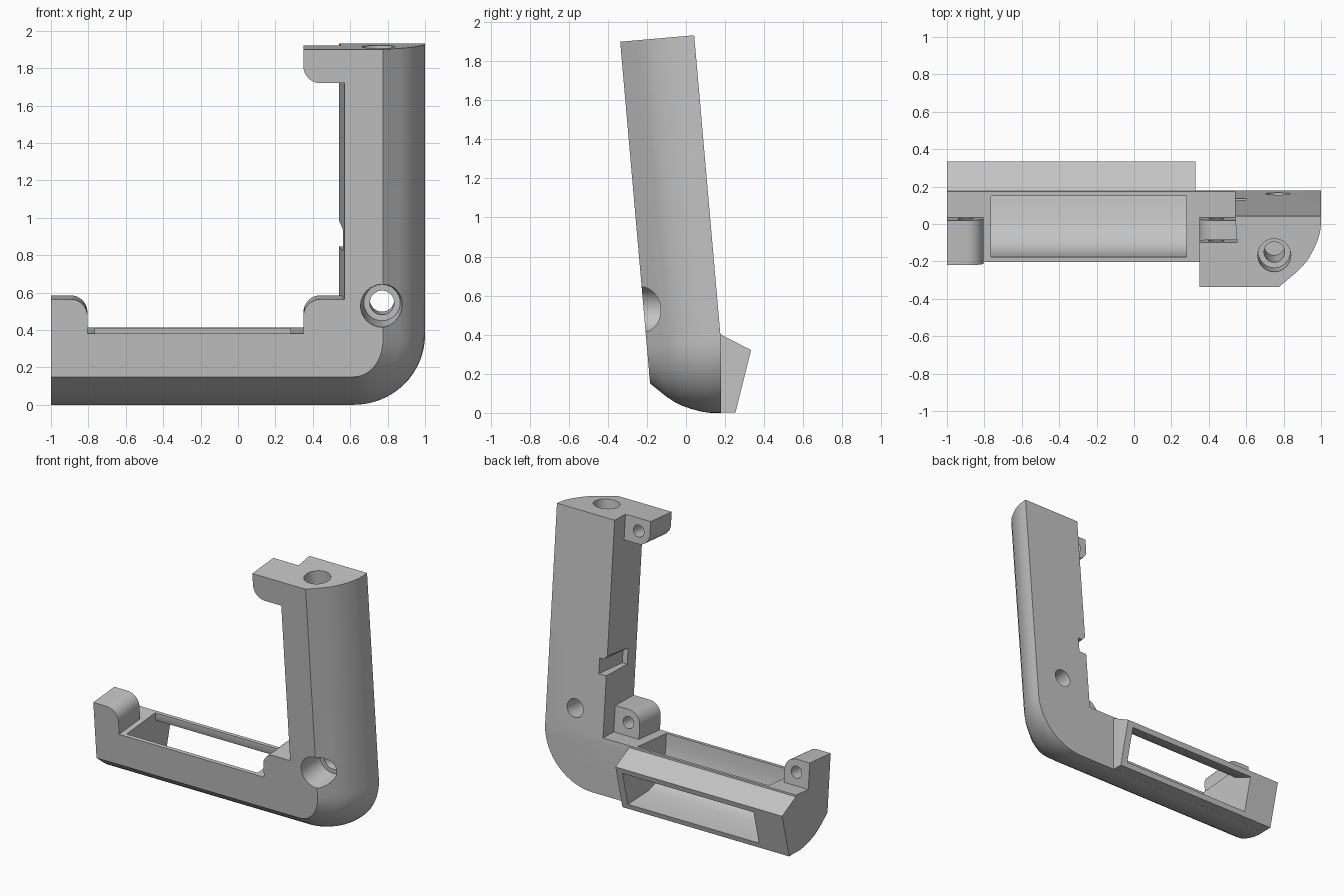
import bpy
import bmesh
from math import radians, sin, cos, pi
from mathutils import Matrix, Vector

if "Cube" in bpy.data.objects:
    bpy.data.objects.remove(bpy.data.objects["Cube"])

LEAN = Matrix.Rotation(radians(5), 4, 'X')   # whole frame leans forward
FRONT, BACK, TOP = -0.17, 0.21, 1.92         # limits in the leaning frame

grey = bpy.data.materials.new("plain_grey")
grey.use_nodes = True
grey.diffuse_color = (0.55, 0.55, 0.55, 1)
grey.node_tree.nodes["Principled BSDF"].inputs["Base Color"].default_value = (0.55, 0.55, 0.55, 1)


def loft(name, rings, lean=True):
    """Closed solid through rings with equal point counts."""
    bm = bmesh.new()
    loops = [[bm.verts.new(p) for p in ring] for ring in rings]
    n = len(loops[0])
    for a, b in zip(loops, loops[1:]):
        for i in range(n):
            j = (i + 1) % n
            bm.faces.new((a[i], a[j], b[j], b[i]))
    bm.faces.new(loops[0])
    bm.faces.new(loops[-1])
    bmesh.ops.recalc_face_normals(bm, faces=bm.faces)
    if lean:
        bm.transform(LEAN)
    mesh = bpy.data.meshes.new(name)
    bm.to_mesh(mesh)
    bm.free()
    mesh.materials.append(grey)
    obj = bpy.data.objects.new(name, mesh)
    bpy.context.scene.collection.objects.link(obj)
    return obj


def prism_y(name, outline, y0, y1, lean=True):
    return loft(name, [[(x, y, z) for x, z in outline] for y in (y0, y1)], lean)


def prism_x(name, outline, x0, x1):
    return loft(name, [[(x, y, z) for y, z in outline] for x in (x0, x1)], False)


def box(name, x0, x1, y0, y1, z0, z1, lean=True):
    return prism_y(name, [(x0, z0), (x1, z0), (x1, z1), (x0, z1)], y0, y1, lean)


def bore(name, centre, axis, steps):
    """Turned cutter; steps are (position on axis, radius)."""
    rings = []
    for t, r in steps:
        ring = []
        for k in range(32):
            u, v = r * cos(k * pi / 16), r * sin(k * pi / 16)
            if axis == 'Y':
                ring.append((centre[0] + u, t, centre[1] + v))
            else:
                ring.append((centre[0] + u, centre[1] + v, t))
        rings.append(ring)
    return loft(name, rings)


def combine(target, other, operation):
    other.hide_render = True
    mod = target.modifiers.new(other.name, 'BOOLEAN')
    mod.operation, mod.object, mod.solver = operation, other, 'EXACT'
    bpy.context.view_layer.objects.active = target
    bpy.ops.object.modifier_apply(modifier=mod.name)
    bpy.data.objects.remove(other)


# L-shaped body: outlines stacked from front to back, outer edge rounded
def body_ring(inset, y):
    ring = [(-1, y, -0.016 + 0.8 * inset)]
    for k in range(17):
        a = k * pi / 32
        ring.append((0.62 + (0.38 - inset) * sin(a), y, 0.36 - (0.376 - 0.8 * inset) * cos(a)))
    inner = 0.57 - 0.03 * (y - FRONT) / (BACK - FRONT)
    ring += [(1 - inset, y, TOP), (inner, y, TOP), (inner, y, 0.395), (-1, y, 0.395)]
    return ring


edge = [(0.225, FRONT), (0.13, -0.09), (0.095, -0.055), (0.065, -0.015), (0.04, 0.03),
        (0.018, 0.08), (0.005, 0.125), (0, 0.17), (0, BACK)]
body = loft("corner_frame", [body_ring(d, y) for d, y in edge])


# Fixing lugs with one rounded corner
def lug(name, outer, inner, base, tip):
    """Rounded at the (outer, tip) corner."""
    r = 0.09
    sx = 1 if inner > outer else -1
    sz = 1 if tip > base else -1
    pts = [(inner, base), (inner, tip)]
    for k in range(9):
        a = k * pi / 16
        pts.append((outer + sx * r * (1 - sin(a)), tip - sz * r * (1 - cos(a))))
    pts.append((outer, base))
    return prism_y(name, pts, FRONT, 0.07)


combine(body, lug("left_lug", -0.805, -1, 0.3, 0.58), 'UNION')
combine(body, lug("middle_lug", 0.35, 0.65, 0.3, 0.58), 'UNION')
combine(body, lug("upper_lug", 0.35, 0.65, TOP, 1.74), 'UNION')

# Upright rear face along the foot
combine(body, box("rear_trim", -1.2, 1.2, 0.178, 0.5, -0.2, 0.6, False), 'DIFFERENCE')

# Rear hood with sloping roof
hood = [(0.17, 0), (0.253, 0), (0.333, 0.32), (0.178, 0.4), (0.17, 0.4)]
combine(body, prism_x("rear_hood", hood, -1, 0.33), 'UNION')

# Curved channel from the top opening to the rear window
channel = [(-0.185, 0.55), (-0.172, 0.3), (-0.16, 0.22), (-0.135, 0.15), (-0.1, 0.105),
           (-0.05, 0.07), (0.03, 0.045), (0.45, 0.03), (0.45, 0.27), (0.3, 0.285),
           (0.19, 0.335), (0.16, 0.35), (0.15, 0.38), (0.15, 0.55)]
combine(body, prism_x("channel", channel, -0.765, 0.28), 'DIFFERENCE')

# Notch in the inner side of the upright
notch = [(0.4, 0.83), (0.6, 0.83), (0.6, 0.94), (0.565, 0.94), (0.535, 0.975), (0.4, 0.975)]
combine(body, prism_y("notch", notch, -0.06, 0.3), 'DIFFERENCE')

# Stepped holes in the front and the top
combine(body, bore("front_hole", (0.77, 0.545), 'Y',
                   [(-0.3, 0.115), (-0.15, 0.115), (0.02, 0.097), (0.021, 0.065), (0.4, 0.065)]),
        'DIFFERENCE')
combine(body, bore("top_hole", (0.75, 0), 'Z',
                   [(2.0, 0.09), (1.72, 0.085), (1.719, 0.055), (1.3, 0.055)]), 'DIFFERENCE')

# Screw holes in the backs of the lugs
for x, z in ((-0.9, 0.49), (0.44, 0.49), (0.44, 1.83)):
    combine(body, bore("screw_hole", (x, z), 'Y', [(0.12, 0.042), (-0.08, 0.042)]), 'DIFFERENCE')

# Stand on the ground
lowest = min(v.co.z for v in body.data.vertices)
body.data.transform(Matrix.Translation(Vector((0, 0, -lowest))))

bpy.ops.object.select_all(action='DESELECT')
body.select_set(True)
bpy.context.view_layer.objects.active = body
bpy.ops.object.shade_smooth_by_angle(angle=radians(25))
